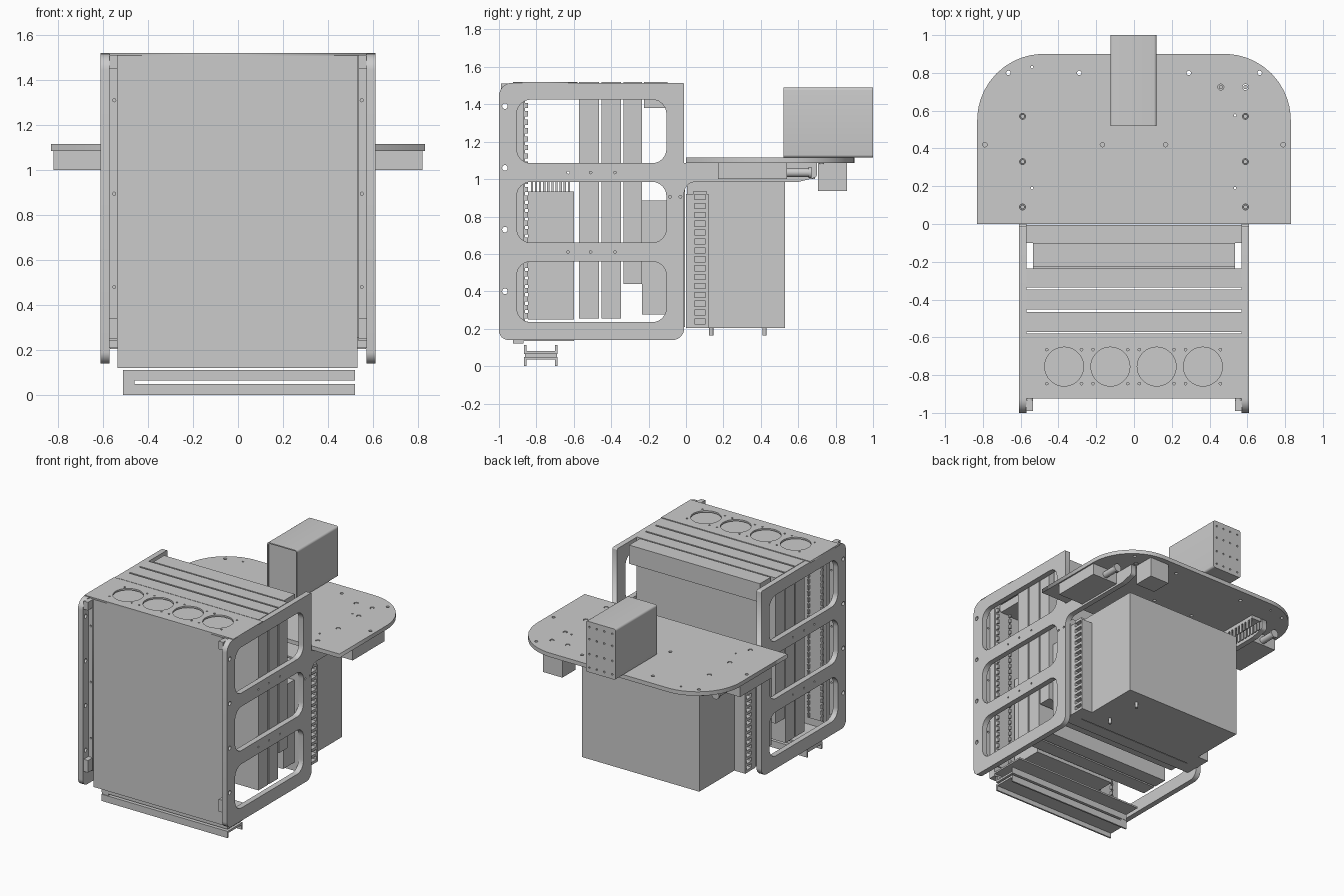
import bpy, bmesh, math
from mathutils import Vector, Matrix

if "Cube" in bpy.data.objects:
    bpy.data.objects.remove(bpy.data.objects["Cube"])

# ---------- helpers ----------
def boxes(name, items):
    """One mesh from boxes given as (x0, x1, y0, y1, z0, z1)."""
    bm = bmesh.new()
    for x0, x1, y0, y1, z0, z1 in items:
        m = Matrix.Translation(((x0 + x1) / 2, (y0 + y1) / 2, (z0 + z1) / 2)) @ \
            Matrix.Diagonal((abs(x1 - x0), abs(y1 - y0), abs(z1 - z0), 1))
        bmesh.ops.create_cube(bm, size=1, matrix=m)
    me = bpy.data.meshes.new(name)
    bm.to_mesh(me)
    bm.free()
    ob = bpy.data.objects.new(name, me)
    bpy.context.collection.objects.link(ob)
    return ob

def box(name, *c):
    return boxes(name, [c])

def rounded(corners, n=6):
    """Polygon with filleted corners, each corner is (u, v, radius)."""
    out = []
    for i, (u, v, r) in enumerate(corners):
        p = Vector((u, v))
        if r == 0:
            out.append(p)
            continue
        d1 = (Vector(corners[i - 1][:2]) - p).normalized()
        d2 = (Vector(corners[(i + 1) % len(corners)][:2]) - p).normalized()
        half = d1.angle(d2) / 2
        t = r / math.tan(half)
        c = p + (d1 + d2).normalized() * (r / math.sin(half))
        a, b = p + d1 * t - c, p + d2 * t - c
        out += [c + a.lerp(b, k / n).normalized() * r for k in range(n + 1)]
    return out

def rect(u0, u1, v0, v1, r=0, n=6):
    return rounded([(u0, v0, r), (u1, v0, r), (u1, v1, r), (u0, v1, r)], n)

def circle(u, v, r, n=16):
    return [Vector((u + r * math.cos(2 * math.pi * k / n), v + r * math.sin(2 * math.pi * k / n)))
            for k in range(n)]

AXES = {'X': Matrix(((0, 0, 1), (1, 0, 0), (0, 1, 0))),
        'Y': Matrix(((1, 0, 0), (0, 0, -1), (0, 1, 0))),
        'Z': Matrix.Identity(3)}

def plate(name, loops, axis, lo, hi):
    """Flat plate with holes: first loop is the outline, the rest are cut out."""
    cu = bpy.data.curves.new(name, 'CURVE')
    cu.dimensions, cu.fill_mode, cu.extrude = '2D', 'BOTH', abs(hi - lo) / 2
    for loop in loops:
        sp = cu.splines.new('POLY')
        sp.points.add(len(loop) - 1)
        for q, p in zip(sp.points, loop):
            q.co = (p.x, p.y, 0, 1)
        sp.use_cyclic_u = True
    ob = bpy.data.objects.new(name, cu)
    bpy.context.collection.objects.link(ob)
    m = AXES[axis].to_4x4()
    m['XYZ'.index(axis)][3] = (lo + hi) / 2
    ob.matrix_world = m
    bpy.ops.object.select_all(action='DESELECT')
    bpy.context.view_layer.objects.active = ob
    ob.select_set(True)
    bpy.ops.object.convert(target='MESH')
    return bpy.context.object

def rod(name, axis, u, v, r, lo, hi):
    return plate(name, [circle(u, v, r, 20)], axis, lo, hi)

# ---------- side frames with windows and rear table arm ----------
outline = rounded([(-1, .14, .05), (-.01, .14, .06), (-.01, .985, .06), (.6, .985, .02), (.7, 1.01, .02),
                   (.7, 1.085, 0), (-.01, 1.085, 0), (-.01, 1.515, .01), (-1, 1.515, .07)])
frame_loops = [outline]
frame_loops += [rect(-.905, -.105, a, b, .075) for a, b in ((.235, .56), (.66, .985), (1.085, 1.425))]
frame_loops += [circle(-.968, z, .015) for z in (.40, .73, 1.06, 1.39)]
frame_loops += [circle(y, z, .007, 8) for y in (-.63, -.51, -.38) for z in (.61, 1.035)]
frame_loops += [circle(y, .905, .008, 8) for y in (-.085, -.03)]

for s, side in ((1, 'right'), (-1, 'left')):
    plate(f'{side}_side_frame', frame_loops, 'X', s * .57, s * .61)
    # front mounting strip and corner blocks
    plate(f'{side}_front_strip', [rect(min(s * .535, s * .57), max(s * .535, s * .57), .24, 1.51)] +
          [circle(s * .55, z, .007, 8) for z in (.48, .895, 1.31)], 'Y', -.935, -.915)
    boxes(f'{side}_corner_blocks', [(s * .535, s * .571, -.99, -.935, 1.45, 1.51),
                                    (s * .535, s * .571, -.99, -.935, .25, .34)])
    # slotted cable duct beside the rear cabinet
    boxes(f'{side}_rear_duct', [(s * .48, s * .535, 0, .12, .205, .92),
                                (s * .535, s * .569, 0, .045, .205, .92),
                                (s * .535, s * .569, .105, .12, .205, .92)] +
          [(s * .535, s * .569, .04, .11, .205 + k * .0475, .225 + k * .0475) for k in range(16)])
    # comb duct behind the front panel
    boxes(f'{side}_front_comb', [(s * .40, s * .52, -.872, -.862, .2, 1.45)] +
          [(s * x, s * (x + .012), -.865, -.845, z, z + .028)
           for x in (.40, .508) for z in [.21 + .045 * k for k in range(28)]])
    # under-table drive box and its rod
    box(f'{side}_table_box', s * .61, s * .82, .17, .54, 1.0, 1.086)
    rod(f'{side}_table_rod', 'Y', s * .71, 1.035, .024, .54, .67)
    rod(f'{side}_rod_collar', 'Y', s * .71, 1.035, .03, .655, .672)

# ---------- front panel and top fan plate ----------
box('front_panel', -.535, .53, -.925, -.87, .12, 1.515)
FANS = (-.37, -.125, .12, .365)
fan_holes = [circle(x, -.755, .103, 40) for x in FANS]
fan_holes += [circle(x + a, -.755 + b, .007, 8) for x in FANS for a in (-.092, .092) for b in (-.09, .09)]
plate('fan_plate', [rect(-.61, .61, -.925, -.58)] + fan_holes, 'Z', 1.508, 1.52)
boxes('fan_blocks', [(x - .115, x + .115, -.87, -.64, 1.44, 1.5) for x in FANS])

# ---------- upright module panels ----------
for k, (y0, y1, z0) in enumerate(((-.573, -.465, .255), (-.452, -.347, .255), (-.335, -.235, .44))):
    box(f'module_panel_{k + 1}', -.57, .57, y0, y1, z0, 1.518)
box('rear_top_bar', -.535, .535, -.225, -.1, 1.38, 1.518)
box('rear_lower_module', -.535, .535, -.235, -.105, .275, .885)
box('rear_wall', -.57, .57, -.1, -.005, .21, .98)

# ---------- inner electronics behind the front panel ----------
box('inner_unit', -.3, .37, -.845, -.6, .25, .935)
boxes('inner_terminals', [(x, x + .08, -.83 + k * .022, -.818 + k * .022, .93, .985)
                          for x in (-.25, .25) for k in range(10)])
box('bottom_tray', -.535, .53, -.87, -.6, .135, .147)

# ---------- loose double channel rail at the bottom ----------
rail = [(-.51, .52, -.86, -.69, .065, .08), (-.51, .52, -.86, -.69, .035, .05),
        (-.51, -.46, -.86, -.69, .045, .07)]
rail += [(-.51, .52, y, y + .012, a, b) for y in (-.865, -.7) for a, b in ((.065, .112), (0, .05))]
boxes('bottom_rail', rail)

# ---------- rear cabinet and its pegs ----------
box('rear_cabinet', -.48, .48, .005, .53, .205, .985)
for k, y in enumerate((.135, .42)):
    rod(f'cabinet_peg_{k + 1}', 'Z', .33, y, .011, .165, .207)

# ---------- table with rounded rear corners ----------
table = [rounded([(-.83, 0, 0), (.83, 0, 0), (.83, .9, .35), (-.83, .9, .35)], 12)]
table += [circle(s * x, y, .012, 12) for s in (1, -1) for x, y in ((.665, .8), (.29, .8), (.79, .42), (.167, .42))]
bolts = [(s * .59, y) for s in (1, -1) for y in (.09, .33, .57)] + [(.46, .725), (.59, .725)]
table += [circle(x, y, .016, 12) for x, y in bolts]
table += [circle(x, y, .007, 8) for x, y in ((-.54, .83), (-.54, .19), (.535, .575), (.535, .19))]
plate('table_top', table, 'Z', 1.085, 1.115)
for k, (x, y) in enumerate(bolts):
    rod(f'table_bolt_{k + 1}', 'Z', x, y, .011, 1.08, 1.112)

# ---------- parts hanging under the table ----------
box('under_table_block', .41, .57, .705, .86, .937, 1.086)
boxes('under_table_duct', [(-.56, -.48, .25, .7, 1.06, 1.086)] +
      [(x, x + .008, .25 + k * .035, .27 + k * .035, 1.0, 1.065)
       for x in (-.56, -.488) for k in range(13)])

# ---------- display housing on the table ----------
shell = rect(-.125, .12, 1.115, 1.49, .015, 4)
plate('housing_body', [shell], 'Y', .53, .992)
plate('housing_front_rim', [shell, rect(-.117, .112, 1.123, 1.482, .01, 4)], 'Y', .52, .53)
plate('housing_back', [shell] + [circle(x, z, .007, 8) for x in (-.095, -.03, .03, .09)
                                 for z in (1.15, 1.25, 1.36, 1.45)], 'Y', .992, 1.0)
